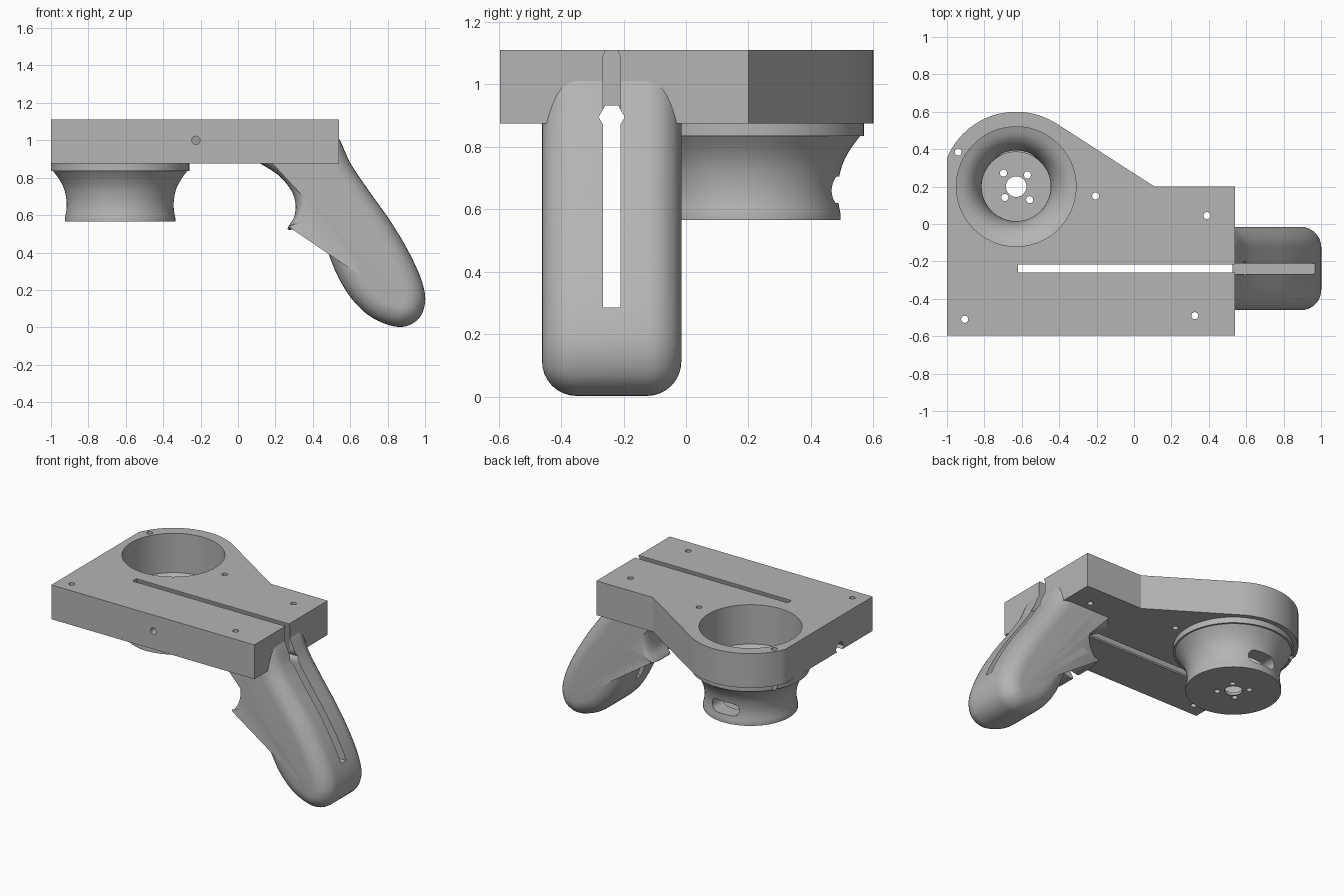
import bpy
import bmesh
import math
from mathutils import Vector

cube = bpy.data.objects.get("Cube")
if cube:
    bpy.data.objects.remove(cube, do_unlink=True)

grey = bpy.data.materials.new("plain_grey")
grey.use_nodes = True
shade = (0.46, 0.46, 0.46, 1)
grey.diffuse_color = shade
grey.node_tree.nodes["Principled BSDF"].inputs["Base Color"].default_value = shade

HUB = Vector((-0.63, 0.2))      # axis of the cup and its round lobe
MID = -0.238                    # centre plane of the grip and slot


def finish(name, bm):
    bmesh.ops.recalc_face_normals(bm, faces=bm.faces[:])
    mesh = bpy.data.meshes.new(name)
    bm.to_mesh(mesh)
    bm.free()
    mesh.materials.append(grey)
    obj = bpy.data.objects.new(name, mesh)
    bpy.context.collection.objects.link(obj)
    return obj


def loft(name, rings, caps=True, closed=False):
    """Skin equal rings of points, optionally capped or joined end to end."""
    bm = bmesh.new()
    loops = [[bm.verts.new(p) for p in ring] for ring in rings]
    pairs = list(zip(loops, loops[1:]))
    if closed:
        pairs.append((loops[-1], loops[0]))
    for a, b in pairs:
        for i in range(len(a)):
            j = (i + 1) % len(a)
            bm.faces.new((a[i], a[j], b[j], b[i]))
    if caps:
        bm.faces.new(loops[0])
        bm.faces.new(loops[-1])
    return finish(name, bm)


def prism(name, points, axis, start, end):
    """Extrude a flat outline along the x, y or z axis."""
    place = {"x": lambda u, v, t: (t, u, v),
             "y": lambda u, v, t: (u, t, v),
             "z": lambda u, v, t: (u, v, t)}[axis]
    return loft(name, [[place(u, v, t) for u, v in points] for t in (start, end)])


def arc(cx, cy, r, a0, a1, n):
    return [(cx + r * math.cos(math.radians(a0 + (a1 - a0) * i / n)),
             cy + r * math.sin(math.radians(a0 + (a1 - a0) * i / n)))
            for i in range(n + 1)]


def circle(cx, cy, r, n=24):
    return arc(cx, cy, r, 0, 360, n)[:-1]


def smooth_curve(pts, steps, closed):
    """Catmull-Rom curve through the control points."""
    pts = [Vector(p) for p in pts]
    n, out = len(pts), []
    for i in range(n if closed else n - 1):
        if closed:
            a, b, c, d = (pts[(i + k) % n] for k in (-1, 0, 1, 2))
        else:
            a, b, c, d = (pts[min(max(i + k, 0), n - 1)] for k in (-1, 0, 1, 2))
        for s in range(steps):
            t = s / steps
            out.append(0.5 * (2 * b + (c - a) * t + (2 * a - 5 * b + 4 * c - d) * t * t
                              + (3 * b - a - 3 * c + d) * t ** 3))
    return out if closed else out + [pts[-1]]


def cut(obj, cutters):
    for cutter in cutters:
        mod = obj.modifiers.new("cut", "BOOLEAN")
        mod.operation = "DIFFERENCE"
        mod.solver = "EXACT"
        mod.object = cutter
        bpy.context.view_layer.objects.active = obj
        bpy.ops.object.modifier_apply(modifier=mod.name)


# Top plate: straight edges, with a round lobe joined by a tangent edge
tangent = math.degrees(math.acos(0.4 / 0.74))
left_end = 180 - math.degrees(math.acos(0.37 / 0.4))
outline = [(-1, -0.595), (0.54, -0.595), (0.54, 0.2), (0.11, 0.2)]
outline += arc(HUB.x, HUB.y, 0.4, tangent, left_end, 32)
plate = prism("top_plate", outline, "z", 0.875, 1.11)

# Hollow cup under the plate: one closed section turned round the hub axis
outer = smooth_curve([(0.295, 0.585), (0.287, 0.63), (0.287, 0.68),
                      (0.3, 0.74), (0.325, 0.79), (0.358, 0.835)], 4, False)
inner = smooth_curve([(0.32, 0.84), (0.27, 0.82), (0.23, 0.785),
                      (0.2, 0.73), (0.186, 0.66), (0.185, 0.585)], 4, False)
section = [(0.055, 0.565), (0.295, 0.565)] + [tuple(p) for p in outer]
section += [(0.37, 0.835), (0.37, 0.875), (0.32, 0.875)]
section += [tuple(p) for p in inner] + [(0.055, 0.585)]
turns = [math.tau * i / 72 for i in range(72)]
cup = loft("cup", [[(HUB.x + r * math.cos(a), HUB.y + r * math.sin(a), z)
                    for r, z in section] for a in turns], caps=False, closed=True)

# Pistol grip: side profile with a finger horn, rounded towards both sides
horn = Vector((0.265, 0.528))
profile = smooth_curve([
    (0.04, 0.92), (0.12, 0.875), (0.22, 0.81), (0.285, 0.73), (0.307, 0.66),
    (0.3, 0.59), horn, (0.3, 0.524), (0.36, 0.538), (0.43, 0.524), (0.47, 0.43),
    (0.53, 0.28), (0.61, 0.15), (0.72, 0.05), (0.86, 0.002), (0.96, 0.04),
    (1, 0.13), (0.985, 0.24), (0.92, 0.39), (0.82, 0.56), (0.7, 0.73),
    (0.6, 0.88), (0.54, 1.01), (0.48, 1.07), (0.3, 1.08), (0.1, 1.02)], 5, True)
count = len(profile)
inward = []
for i, p in enumerate(profile):
    along = (profile[(i + 1) % count] - profile[i - 1]).normalized()
    weight = min(1, max(0.2, (p - horn).length / 0.3))
    inward.append(Vector((-along.y, along.x)) * weight)
HALF, ROUND, STEPS = 0.223, 0.11, 8
side = []
for k in range(STEPS + 1):
    a = math.pi / 2 * k / STEPS
    side.append((HALF - ROUND + ROUND * math.sin(a), ROUND * (1 - math.cos(a))))
layers = [(-w, d) for w, d in reversed(side)] + side
rings = []
for w, d in layers:
    ring = [p + n * d for p, n in zip(profile, inward)]
    rings.append([(q.x, MID + w, q.y) for q in ring])
grip = loft("grip", rings)

# Long slot with narrow lips, and the hexagonal channel below it
half = [(0.028, 0.285), (0.028, 1.09), (0.021, 1.102), (0.021, 1.3)]
slot_shape = [(MID + w, z) for w, z in half] + [(MID - w, z) for w, z in reversed(half)]
slot = prism("slot_cutter", slot_shape, "x", -0.62, 1.2)
channel = prism("channel_cutter", circle(MID, 0.895, 0.042, 6), "x", -1.2, 1.2)

# Openings: big bore, screw holes, front pin hole, cup window
bore = prism("bore_cutter", circle(HUB.x, HUB.y, 0.32, 72), "z", 0.8, 1.2)
screws = [prism("screw_cutter", circle(x, y, 0.019, 16), "z", 0.6, 1.2)
          for x, y in ((-0.94, 0.385), (-0.205, 0.15), (0.39, 0.045),
                       (-0.905, -0.51), (0.325, -0.49))]
pin = prism("pin_cutter", circle(-0.225, 1, 0.022), "y", -0.7, MID)
base_holes = [prism("base_cutter", circle(HUB.x + x, HUB.y + y, 0.019, 16), "z", 0.5, 0.62)
              for x, y in ((-0.068, 0.072), (0.06, 0.062), (-0.06, -0.058), (0.072, -0.07))]
stadium = arc(HUB.x + 0.06, 0.662, 0.043, -90, 90, 12)
stadium += arc(HUB.x - 0.06, 0.662, 0.043, 90, 270, 12)
window = prism("window_cutter", stadium, "y", HUB.y + 0.1, 0.8)

cut(plate, [bore, slot, channel, pin] + screws)
cut(grip, [slot, channel])
cut(cup, [window, screws[0]] + base_holes)

for helper in [bore, slot, channel, pin, window] + screws + base_holes:
    bpy.data.objects.remove(helper, do_unlink=True)

# Smooth shading with crisp edges
for obj in (plate, cup, grip):
    bpy.ops.object.select_all(action="DESELECT")
    obj.select_set(True)
    bpy.context.view_layer.objects.active = obj
    bpy.ops.object.shade_smooth_by_angle(angle=math.radians(32))
